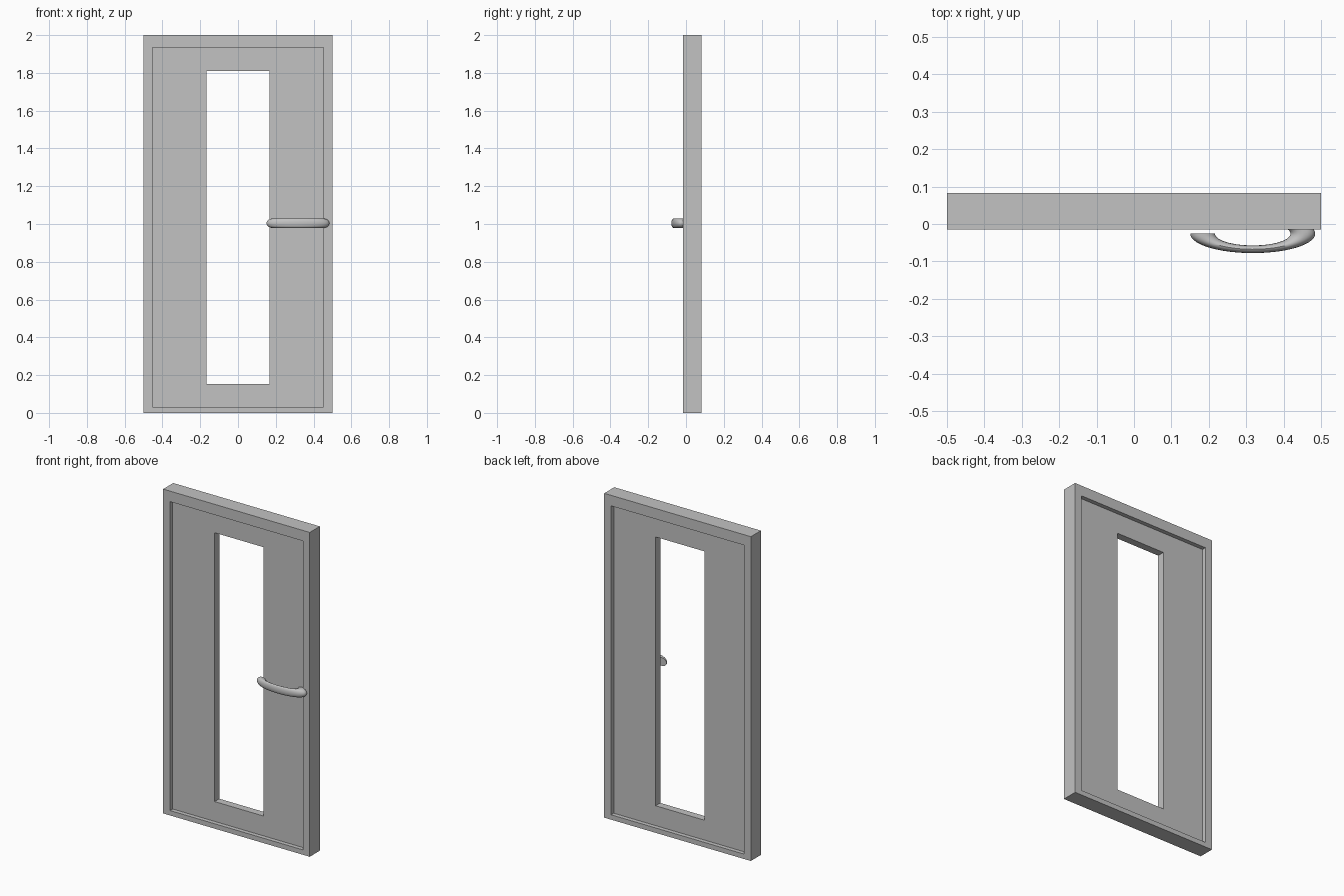
import bpy, bmesh
from math import sin, cos, pi, radians

cube = bpy.data.objects.get("Cube")
if cube:
    bpy.data.objects.remove(cube, do_unlink=True)


def make_material(name, rgb):
    mat = bpy.data.materials.new(name)
    mat.use_nodes = True
    mat.diffuse_color = (*rgb, 1)
    mat.node_tree.nodes["Principled BSDF"].inputs["Base Color"].default_value = (*rgb, 1)
    return mat


def loft(name, loops, mat, closed):
    """Bridge equal-length loops of points; closed joins the last to the first."""
    bm = bmesh.new()
    rings = [[bm.verts.new(p) for p in loop] for loop in loops]
    pairs = list(zip(rings, rings[1:]))
    if closed:
        pairs.append((rings[-1], rings[0]))
    else:
        bm.faces.new(rings[0])
        bm.faces.new(rings[-1])
    for a, b in pairs:
        for i in range(len(a)):
            j = (i + 1) % len(a)
            bm.faces.new((a[i], a[j], b[j], b[i]))
    bmesh.ops.recalc_face_normals(bm, faces=bm.faces)
    mesh = bpy.data.meshes.new(name)
    bm.to_mesh(mesh)
    bm.free()
    mesh.materials.append(mat)
    obj = bpy.data.objects.new(name, mesh)
    bpy.context.collection.objects.link(obj)
    return obj


def rectangle(size, y):
    half, low, high = size
    return [(-half, y, low), (half, y, low), (half, y, high), (-half, y, high)]


grey = make_material("light grey", (0.54, 0.54, 0.54))

# Door: raised rim, panel recessed on both sides, open window
rim, recess, window = (0.5, 0, 2), (0.453, 0.03, 1.935), (0.167, 0.152, 1.81)
front, back, depth = -0.015, 0.083, 0.026
profile = [(rim, front), (recess, front), (recess, front + depth),
           (window, front + depth), (window, back - depth),
           (recess, back - depth), (recess, back), (rim, back)]
loft("door_panel", [rectangle(s, y) for s, y in profile], grey, True)

# Handle: flattened curved grip, free at one end and set into the rim at the other
STEPS, SIDES = 32, 16
sections = []
for i in range(STEPS + 1):
    a = pi + (pi + radians(24)) * i / STEPS
    section = []
    for k in range(SIDES):
        t = 2 * pi * k / SIDES
        r = 0.134 + 0.033 * cos(t)
        section.append((0.3175 + r * cos(a),
                        -0.026 + 0.31 * r * sin(a),
                        1.004 + 0.025 * sin(t)))
    sections.append(section)
handle = loft("door_handle", sections, grey, False)

# Smooth grip with sharp end caps
bpy.ops.object.select_all(action="DESELECT")
handle.select_set(True)
bpy.context.view_layer.objects.active = handle
bpy.ops.object.shade_smooth_by_angle(angle=radians(40))
